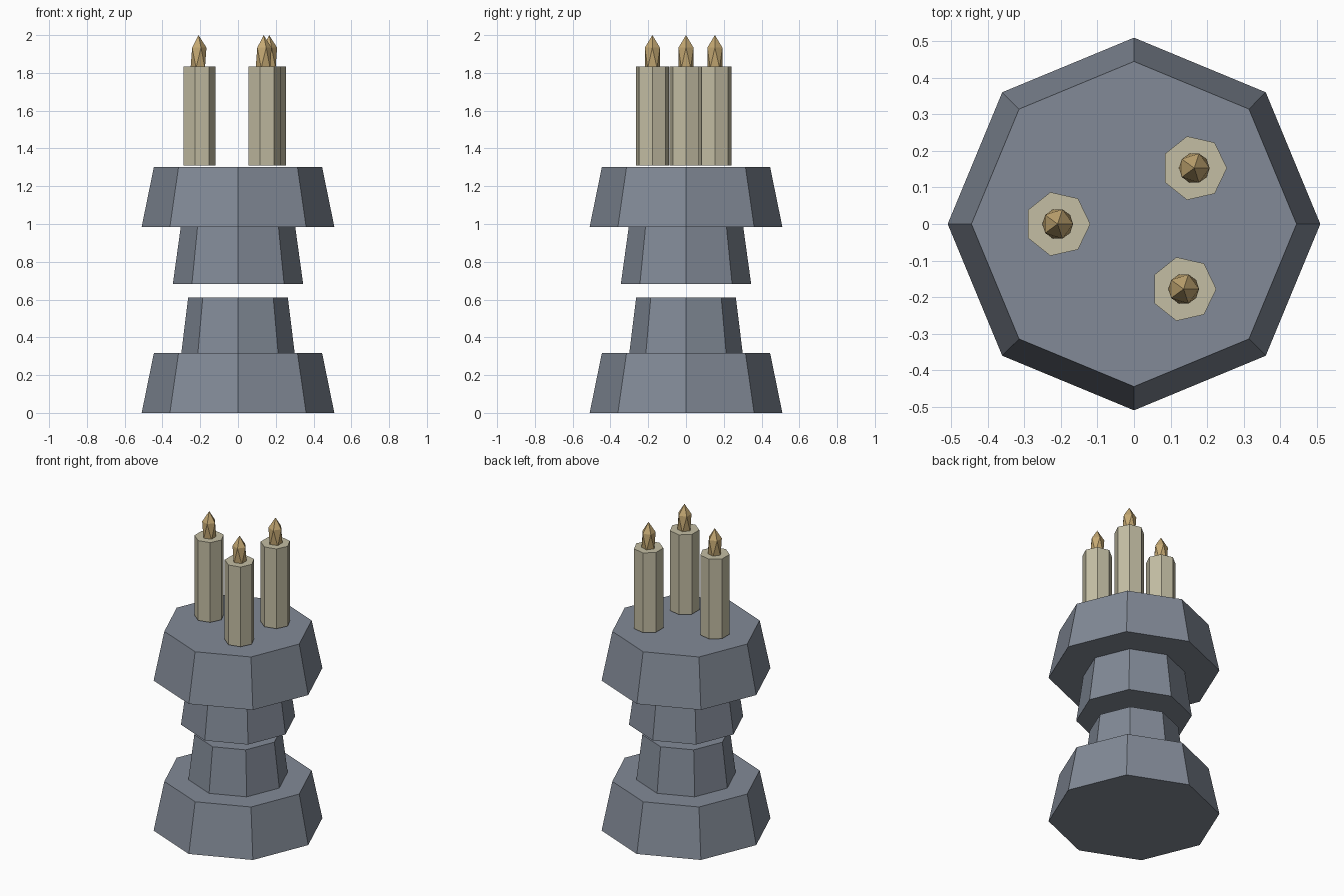
import bpy, math

if "Cube" in bpy.data.objects:
    bpy.data.objects.remove(bpy.data.objects["Cube"])

def material(name, rgb):
    m = bpy.data.materials.new(name)
    m.diffuse_color = (*rgb, 1)
    m.use_nodes = True
    m.node_tree.nodes["Principled BSDF"].inputs["Base Color"].default_value = m.diffuse_color
    return m

stone = material("slate stone", (0.223, 0.254, 0.309))
wax = material("candle wax", (0.552, 0.515, 0.371))
fire = material("flame gold", (0.552, 0.392, 0.171))

def frustum(name, sides, r0, r1, z0, z1, mat, x=0, y=0):
    """Flat-sided tapered prism with a corner pointing along +x."""
    ring = [(math.cos(2 * math.pi * i / sides), math.sin(2 * math.pi * i / sides))
            for i in range(sides)]
    verts = [(x + r * c, y + r * s, z) for r, z in ((r0, z0), (r1, z1)) for c, s in ring]
    faces = [(i, (i + 1) % sides, sides + (i + 1) % sides, sides + i) for i in range(sides)]
    faces += [tuple(reversed(range(sides))), tuple(range(sides, 2 * sides))]
    mesh = bpy.data.meshes.new(name)
    mesh.from_pydata(verts, [], faces)
    mesh.materials.append(mat)
    bpy.context.collection.objects.link(bpy.data.objects.new(name, mesh))

# Octagonal pedestal, with an open gap at the waist
frustum("base", 8, 0.51, 0.445, 0.0, 0.318, stone)
frustum("lower_stem", 8, 0.30, 0.264, 0.318, 0.61, stone)
frustum("upper_stem", 8, 0.345, 0.303, 0.682, 0.985, stone)
frustum("top_plate", 8, 0.51, 0.445, 0.985, 1.303, stone)

# Three seven-sided candles with stretched icosahedron flames
for i, (x, y) in enumerate([(-0.209, 0.0), (0.165, 0.153), (0.136, -0.178)], 1):
    frustum(f"candle_{i}", 7, 0.0894, 0.0894, 1.311, 1.835, wax, x, y)
    bpy.ops.mesh.primitive_ico_sphere_add(subdivisions=1, radius=1, location=(x, y, 1.88))
    flame = bpy.context.object
    flame.name = f"flame_{i}"
    flame.scale = (0.047, 0.047, 0.12)
    flame.data.materials.append(fire)
